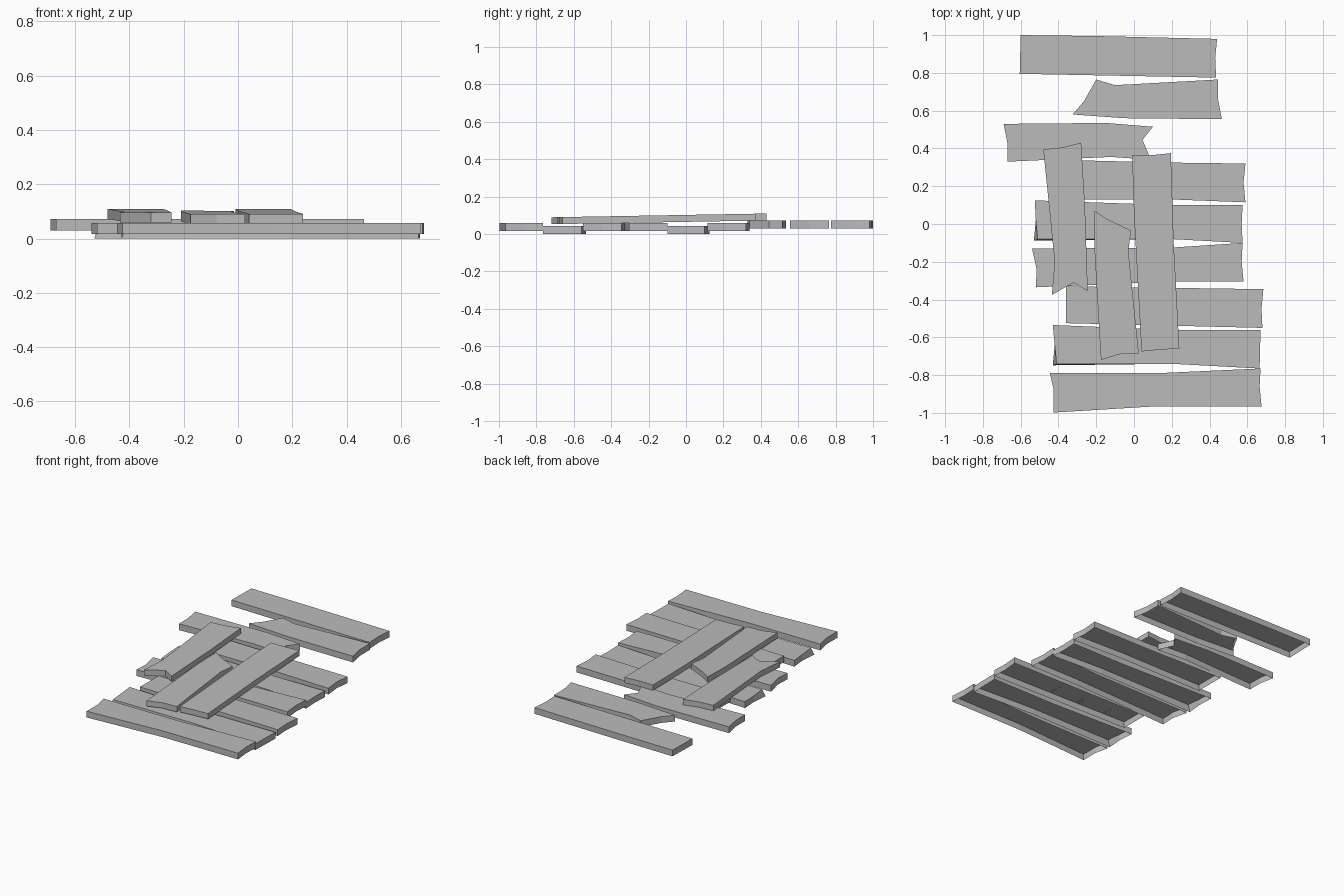
import bpy
import bmesh

default_cube = bpy.data.objects.get("Cube")
if default_cube:
    bpy.data.objects.remove(default_cube, do_unlink=True)

# One weathered grey for every board
grey = bpy.data.materials.new("weathered grey wood")
grey.use_nodes = True
grey_colour = (0.5, 0.5, 0.5, 1)
grey.diffuse_color = grey_colour
grey.node_tree.nodes["Principled BSDF"].inputs["Base Color"].default_value = grey_colour

UNIT = 0.01          # outlines are written in hundredths
BOARD_DEPTH = 0.042
CROSS_DEPTH = 0.037


def build_board(name, outline, top_height, depth, flare=None):
    """Extrude a clockwise outline down from its top face, leaving the underside open.

    flare shifts the lower end of the last outline corner, for a skewed broken end.
    """
    bm = bmesh.new()
    upper, lower = [], []
    for x, y in outline:
        px, py = x * UNIT, y * UNIT
        height = top_height(py)
        upper.append(bm.verts.new((px, py, height)))
        lower.append(bm.verts.new((px, py, height - depth)))
    if flare:
        lower[-1].co.x += flare[0]
        lower[-1].co.y += flare[1]

    bm.faces.new(list(reversed(upper)))
    count = len(outline)
    for i in range(count):
        j = (i + 1) % count
        bm.faces.new((upper[i], upper[j], lower[j], lower[i]))

    mesh = bpy.data.meshes.new(name)
    bm.to_mesh(mesh)
    bm.free()
    mesh.materials.append(grey)
    board = bpy.data.objects.new(name, mesh)
    bpy.context.collection.objects.link(board)
    return board


def deck_board(name, base, back, right, front, left, flare=None):
    """Level board: back edge left to right, right break, front edge right to left, left break."""
    def level_top(y):
        return base + BOARD_DEPTH

    # The left break comes first so that the front left corner ends the outline
    build_board(name, left + back + right + front, level_top, BOARD_DEPTH, flare)


def cross_board(name, back, right, front, left):
    """Board lying across the deck, rising gently towards the back."""
    def sloping_top(y):
        return 0.102 + 0.0175 * y

    build_board(name, back + right + front + left, sloping_top, CROSS_DEPTH)


LOW, MIDDLE, HIGH = 0, 0.016, 0.03
SKEW = (-0.02, -0.008)

# Deck boards, from the front to the back
deck_board("front_deck_board", MIDDLE,
           back=[(-44.5, -79), (12, -79), (67, -76.5)],
           right=[(66.5, -86)],
           front=[(67.5, -96.5), (12, -96.5), (-42.5, -99.8)],
           left=[(-42.5, -88)])

deck_board("second_deck_board", LOW,
           back=[(-43, -53.5), (20, -56), (67, -56)],
           right=[],
           front=[(66.5, -76.5), (20, -74), (-41, -74)],
           left=[(-42, -64)],
           flare=SKEW)

deck_board("third_deck_board", MIDDLE,
           back=[(-36, -33), (68.5, -34.5)],
           right=[(67.5, -45)],
           front=[(68, -55), (-36, -52.5)],
           left=[])

deck_board("fourth_deck_board", MIDDLE,
           back=[(-54, -13), (20, -12.5), (57.5, -10)],
           right=[(57, -20)],
           front=[(58, -30.5), (20, -30.5), (-52, -33.5)],
           left=[(-51.5, -24)])

deck_board("fifth_deck_board", LOW,
           back=[(-52.5, 12.5), (20, 10), (57.5, 10)],
           right=[(57, 0)],
           front=[(57.5, -10), (20, -8), (-51, -8)],
           left=[(-52, 2)],
           flare=SKEW)

deck_board("sixth_deck_board", MIDDLE,
           back=[(-42, 34), (20, 32.5), (59, 32)],
           right=[(58, 22)],
           front=[(59, 11.5), (20, 13), (-42, 13)],
           left=[])

deck_board("split_deck_board", HIGH,
           back=[(-69, 53), (-15, 53.5), (10, 51.5)],
           right=[(4.5, 44.5)],
           front=[(9, 34), (-12, 35.5), (-67, 33)],
           left=[(-67, 43)])

deck_board("broken_deck_board", HIGH,
           back=[(-20, 76.5), (-10, 73.5), (44.5, 76.5)],
           right=[(44.5, 66)],
           front=[(46.5, 55.5), (-5, 56), (-32.5, 58)],
           left=[(-26.5, 65)])

deck_board("back_deck_board", HIGH,
           back=[(-60, 100), (-20, 99.5), (44, 98)],
           right=[(43, 88)],
           front=[(43.5, 77.5), (-60.5, 79.5)],
           left=[])

# Loose boards laid across the deck
cross_board("right_cross_board",
            back=[(-48, 39.5), (-38, 40.5), (-28, 43)],
            right=[(-26, 10)],
            front=[(-24.5, -35.5), (-32, -31), (-43.5, -37.5)],
            left=[(-42, -20)])

cross_board("middle_cross_board",
            back=[(-21, 7), (-15, 3), (-1.5, -3.5)],
            right=[(-3, -14)],
            front=[(2.5, -68.5), (-8, -69), (-17.5, -72)],
            left=[(-21, -12)])

cross_board("left_cross_board",
            back=[(-1, 36.5), (10, 36.5), (19.5, 37.5)],
            right=[(21, -10)],
            front=[(24, -66), (14, -66.5), (4, -67.5)],
            left=[(0, 5)])
